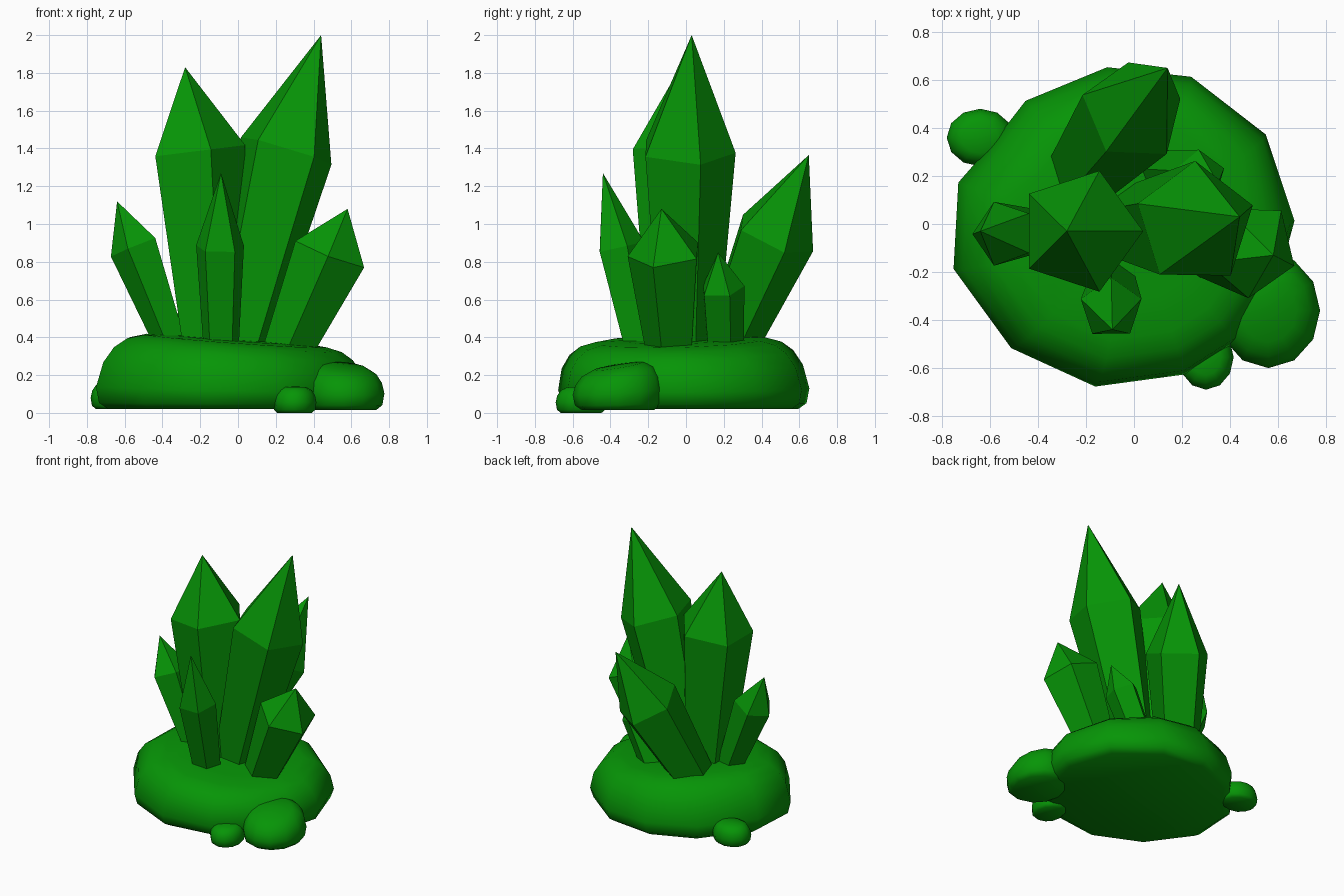
import bpy, bmesh, math
from mathutils import Vector

if "Cube" in bpy.data.objects:
    bpy.data.objects.remove(bpy.data.objects["Cube"])

green = bpy.data.materials.new("crystal green")
green.use_nodes = True
colour = (0.002, 0.3, 0.002, 1)
green.diffuse_color = colour
green.node_tree.nodes["Principled BSDF"].inputs["Base Color"].default_value = colour


def loft(name, rings, tip, smooth=False):
    """Join closed rings with quads, cap the bottom and close the top to a tip."""
    bm = bmesh.new()
    loops = [[bm.verts.new(p) for p in ring] for ring in rings]
    n = len(loops[0])
    for low, high in zip(loops, loops[1:]):
        for i in range(n):
            j = (i + 1) % n
            bm.faces.new((low[i], low[j], high[j], high[i]))
    bm.faces.new(loops[0][::-1])
    apex = bm.verts.new(tip)
    for i in range(n):
        bm.faces.new((loops[-1][i], loops[-1][(i + 1) % n], apex))
    bmesh.ops.recalc_face_normals(bm, faces=bm.faces)
    for f in bm.faces:
        f.smooth = smooth
    mesh = bpy.data.meshes.new(name)
    bm.to_mesh(mesh)
    bm.free()
    mesh.materials.append(green)
    bpy.context.collection.objects.link(bpy.data.objects.new(name, mesh))


def crystal(name, base, shoulder, tip, r_base, r_shoulder, turn):
    """Leaning five-sided crystal that widens to a shoulder, then points."""
    base, shoulder, tip = Vector(base), Vector(shoulder), Vector(tip)
    axis = (tip - shoulder).normalized()
    u = Vector((1, 0, 0))
    u = (u - axis * u.dot(axis)).normalized()
    v = axis.cross(u)
    # Sink the root into the rock
    root = base - (shoulder - base).normalized() * 0.12
    rings = []
    for centre, r in ((root, r_base * 0.93), (shoulder, r_shoulder)):
        angles = [math.radians(turn + 72 * i) for i in range(5)]
        rings.append([centre + r * (u * math.cos(a) + v * math.sin(a)) for a in angles])
    loft(name, rings, tip)


def rock(name, outline, centre, bottom, height, layers, lean=(0, 0), drift=(0, 0)):
    """Rounded stone: outline scaled layer by layer, drifting sideways as it rises,
    with a top that slopes by lean."""
    cx, cy = centre
    rings = []
    for level, scale in layers:
        ring = []
        for x, y in outline:
            dx, dy = (x - cx) * scale, (y - cy) * scale
            slope = 1 + lean[0] * dx + lean[1] * dy
            ring.append((cx + dx + drift[0] * level, cy + dy + drift[1] * level,
                         bottom + height * level * slope))
        rings.append(ring)
    loft(name, rings, (cx + drift[0], cy + drift[1], bottom + height), smooth=True)


def oval(cx, cy, rx, ry, n=12):
    return [(cx + rx * math.cos(math.tau * i / n), cy + ry * math.sin(math.tau * i / n))
            for i in range(n)]


# Crystals
crystal("left_main_crystal", (-0.15, -0.03, 0.4), (-0.225, -0.03, 1.385),
        (-0.28, -0.03, 1.83), 0.185, 0.265, 0)
crystal("tall_crystal", (0.01, 0, 0.4), (0.255, 0, 1.39),
        (0.44, 0.03, 2.0), 0.175, 0.263, 18)
crystal("back_crystal", (-0.2, 0.23, 0.38), (-0.005, 0.465, 0.94),
        (0.14, 0.65, 1.365), 0.155, 0.225, 167)
crystal("left_small_crystal", (-0.37, -0.03, 0.42), (-0.543, -0.04, 0.88),
        (-0.64, -0.03, 1.12), 0.09, 0.14, 180)
crystal("front_crystal", (-0.09, -0.25, 0.38), (-0.095, -0.352, 0.877),
        (-0.09, -0.44, 1.27), 0.1, 0.133, 90)
crystal("right_crystal", (0.28, -0.08, 0.37), (0.49, -0.105, 0.845),
        (0.58, -0.13, 1.08), 0.135, 0.205, -22)
crystal("right_back_crystal", (0.14, 0.2, 0.38), (0.27, 0.19, 0.66),
        (0.35, 0.17, 0.85), 0.11, 0.12, 90)

# Main rock
body = [(-0.74, 0.18), (-0.6, 0.34), (-0.46, 0.52), (-0.12, 0.66), (0.23, 0.62),
        (0.54, 0.38), (0.66, 0.02), (0.6, -0.2), (0.42, -0.48), (0.2, -0.62),
        (-0.17, -0.67), (-0.52, -0.51), (-0.76, -0.18)]
rock("main_rock", body, (-0.03, 0), 0.02, 0.368,
     [(0, 0.9), (0.08, 0.97), (0.28, 1), (0.6, 0.96), (0.8, 0.89),
      (0.92, 0.8), (0.98, 0.68), (1, 0.45)], (-0.2, 0.08), (0.03, -0.025))

# Side stones
stone = [(0, 0.8), (0.12, 0.95), (0.4, 1), (0.65, 0.94), (0.85, 0.8), (0.97, 0.55)]
rock("front_left_rock", oval(0.56, -0.36, 0.215, 0.24), (0.56, -0.36), 0.015, 0.24,
     stone, (-0.4, 0.7))
rock("front_pebble", oval(0.3, -0.555, 0.115, 0.135), (0.3, -0.555), 0, 0.14, stone)
rock("back_right_pebble", oval(-0.64, 0.36, 0.14, 0.12), (-0.64, 0.36), 0.02, 0.15, stone)
